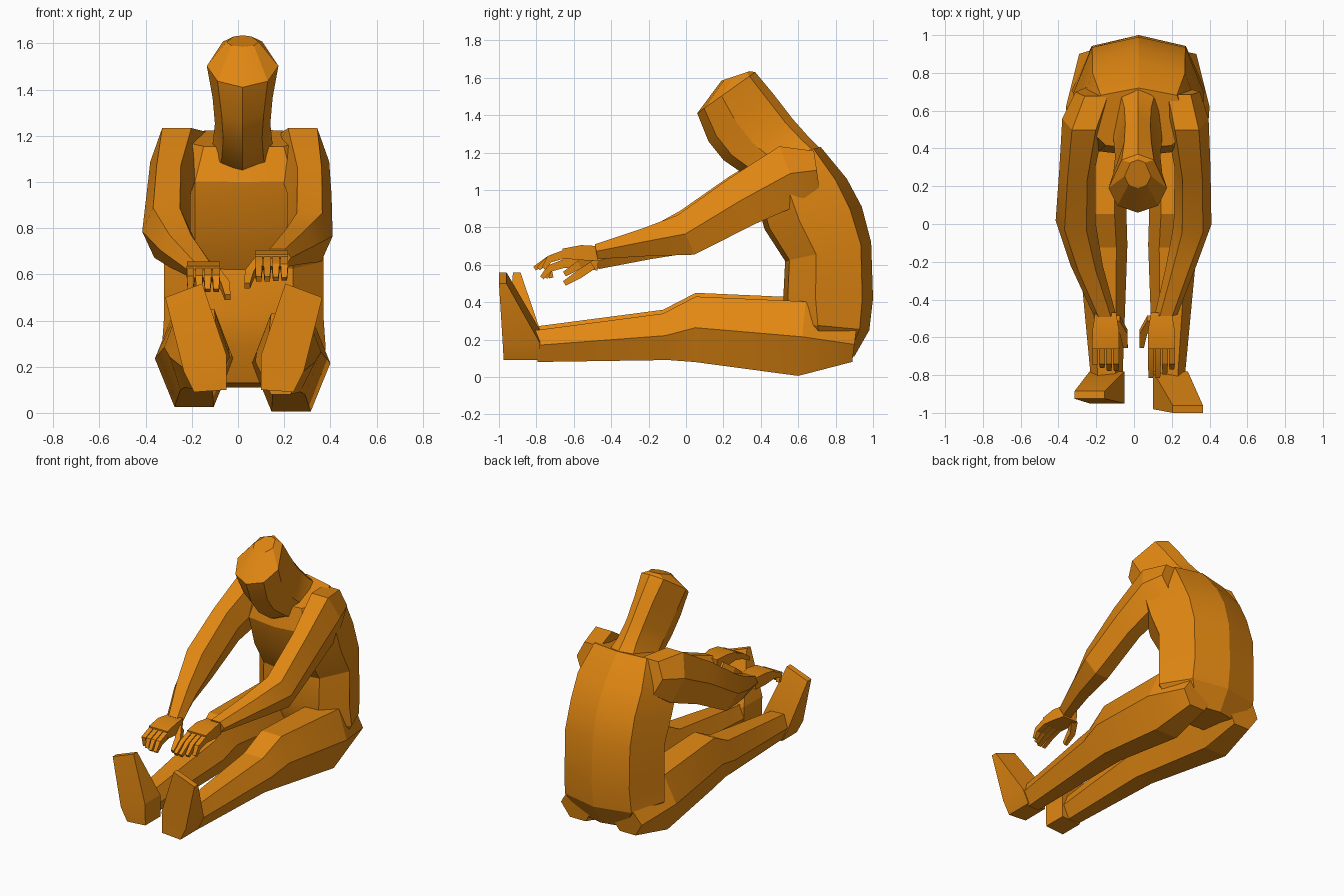
import bpy, bmesh, math
from mathutils import Vector

if "Cube" in bpy.data.objects:
    bpy.data.objects.remove(bpy.data.objects["Cube"])

COLOUR = (0.76, 0.245, 0.006, 1)
orange = bpy.data.materials.new("warm_orange")
orange.use_nodes = True
orange.diffuse_color = COLOUR
orange.node_tree.nodes["Principled BSDF"].inputs["Base Color"].default_value = COLOUR


def loft(name, rings):
    """Skin a row of point rings and cap both ends."""
    bm = bmesh.new()
    rows = [[bm.verts.new(p) for p in ring] for ring in rings]
    n = len(rows[0])
    for a, b in zip(rows, rows[1:]):
        for i in range(n):
            j = (i + 1) % n
            bm.faces.new((a[i], a[j], b[j], b[i]))
    bm.faces.new(rows[0])
    bm.faces.new(rows[-1])
    bmesh.ops.recalc_face_normals(bm, faces=bm.faces)
    mesh = bpy.data.meshes.new(name)
    bm.to_mesh(mesh)
    bm.free()
    mesh.materials.append(orange)
    obj = bpy.data.objects.new(name, mesh)
    bpy.context.collection.objects.link(obj)
    bpy.ops.object.select_all(action="DESELECT")
    bpy.context.view_layer.objects.active = obj
    obj.select_set(True)
    bpy.ops.object.shade_smooth_by_angle(angle=math.radians(18))
    return obj


def body_ring(front, back, w, cx, profile):
    """Symmetric ring between a front and a back (y, z) point."""
    side = [(x * w, t) for x, t in profile]
    full = side + [(-x, t) for x, t in reversed(side[1:-1])]
    f, b = Vector(front), Vector(back)
    return [(cx + x, *f.lerp(b, t)) for x, t in full]


LIMB = [(0.55, 1), (1, 0.05), (0.5, -1), (-0.5, -1), (-1, 0.05), (-0.55, 1)]
FLAT = [(1, 1), (1, -1), (-1, -1), (-1, 1)]


def limb(name, path, section):
    """Tube through (x, y, z, half width, half height) stations."""
    rings = []
    for i, (x, y, z, w, h) in enumerate(path):
        a, b = path[max(i - 1, 0)], path[min(i + 1, len(path) - 1)]
        t = Vector((b[1] - a[1], b[2] - a[2])).normalized()
        rings.append([(x + u * w, y + v * h * t.y, z - v * h * t.x) for u, v in section])
    return loft(name, rings)


# Torso, curving forward from pelvis to shoulders
TRUNK = [(0, 0), (0.62, 0.05), (1, 0.36), (0.72, 0.88), (0, 1)]
loft("torso", [body_ring(f, b, w, 0.025, TRUNK) for f, b, w in [
    ((0.62, 0.13), (0.90, 0.11), 0.24),
    ((0.55, 0.29), (0.98, 0.25), 0.355),
    ((0.52, 0.42), (1.00, 0.42), 0.345),
    ((0.53, 0.62), (0.99, 0.72), 0.345),
    ((0.42, 0.79), (0.94, 0.91), 0.34),
    ((0.36, 1.00), (0.86, 1.06), 0.34),
    ((0.40, 1.15), (0.72, 1.23), 0.28)]])

# Head and neck, tipped forward
SKULL = [(0, 0), (0.7, 0.12), (1, 0.42), (0.55, 0.9), (0, 1)]
loft("head", [body_ring(f, b, w, 0.02, SKULL) for f, b, w in [
    ((0.45, 1.02), (0.73, 1.21), 0.17),
    ((0.33, 1.07), (0.65, 1.29), 0.13),
    ((0.20, 1.16), (0.57, 1.38), 0.12),
    ((0.12, 1.26), (0.47, 1.51), 0.13),
    ((0.06, 1.41), (0.37, 1.63), 0.155),
    ((0.19, 1.585), (0.34, 1.635), 0.07)]])

# Arms: shoulder, elbow, forearm, wrist
limb("left_arm", [
    (0.24, 0.70, 1.10, 0.11, 0.11), (0.28, 0.56, 1.08, 0.115, 0.165),
    (0.31, 0.30, 0.94, 0.095, 0.14), (0.31, 0.00, 0.76, 0.10, 0.115),
    (0.25, -0.22, 0.72, 0.08, 0.075), (0.17, -0.48, 0.67, 0.06, 0.04)], LIMB)
limb("right_arm", [
    (-0.20, 0.70, 1.11, 0.11, 0.11), (-0.265, 0.56, 1.08, 0.115, 0.165),
    (-0.30, 0.30, 0.95, 0.095, 0.14), (-0.31, 0.02, 0.78, 0.105, 0.12),
    (-0.25, -0.22, 0.70, 0.085, 0.075), (-0.155, -0.48, 0.615, 0.06, 0.04)], LIMB)


# Hands with slightly drooping fingers
def hand(side, x, z, s, tip):
    limb(side + "_palm", [
        (x, -0.47, z, 0.055, 0.04), (x, -0.56, z + 0.005, 0.07, 0.04),
        (x, -0.66, z, 0.072, 0.026)], FLAT)
    for i, name in enumerate(("index", "middle", "ring", "little")):
        fx = x + s * (i - 1.5) * 0.037
        end = tip + (0, 0, 0.02, 0.05)[i]
        limb(f"{side}_{name}_finger", [
            (fx, -0.64, z, 0.016, 0.023), (fx, -0.73, z - 0.03, 0.016, 0.019),
            (fx, end, z - 0.08, 0.012, 0.012)], FLAT)
    limb(side + "_thumb", [
        (x - s * 0.05, -0.50, z - 0.01, 0.025, 0.025),
        (x - s * 0.095, -0.57, z - 0.06, 0.02, 0.022),
        (x - s * 0.105, -0.65, z - 0.11, 0.012, 0.014)], FLAT)


hand("left", 0.145, 0.66, 1, -0.81)
hand("right", -0.15, 0.61, -1, -0.77)

# Legs: buttock, thigh, knee, shin, ankle
for side, s, dx in (("left", 1, 0.03), ("right", -1, -0.01)):
    lift = 0 if s > 0 else 0.02
    limb(side + "_leg", [
        (s * (0.18 + dx), 0.90, 0.17, 0.12, 0.09),
        (s * (0.20 + dx), 0.62, 0.205 + lift, 0.17, 0.20),
        (s * (0.19 + dx), 0.05, 0.255 + lift, 0.14, 0.175),
        (s * (0.175 + dx), -0.11, 0.215 + lift, 0.13, 0.125),
        (s * (0.155 + dx), -0.80, 0.165 + lift, 0.085, 0.085)], LIMB)

# Feet: upright wedges from heel to toe, turned outward
for side, s, dx, dy in (("left", 1, 0.05, 0), ("right", -1, 0, 0.03)):
    back = dy * 2.5
    loft(side + "_foot", [
        [(s * (a + dx), front, za), (s * (b + dx), front, zb),
         (s * (b + dx), rear, zb), (s * (a + dx), rear, za)]
        for a, b, front, rear, za, zb in [
            (0.05, 0.19, -0.975 + dy, -0.78, 0.10, 0.09),
            (0.05, 0.235, -0.98 + dy, -0.78, 0.25, 0.18),
            (0.155, 0.315, -1.0 + back, -0.96 + back, 0.56, 0.50)]])
